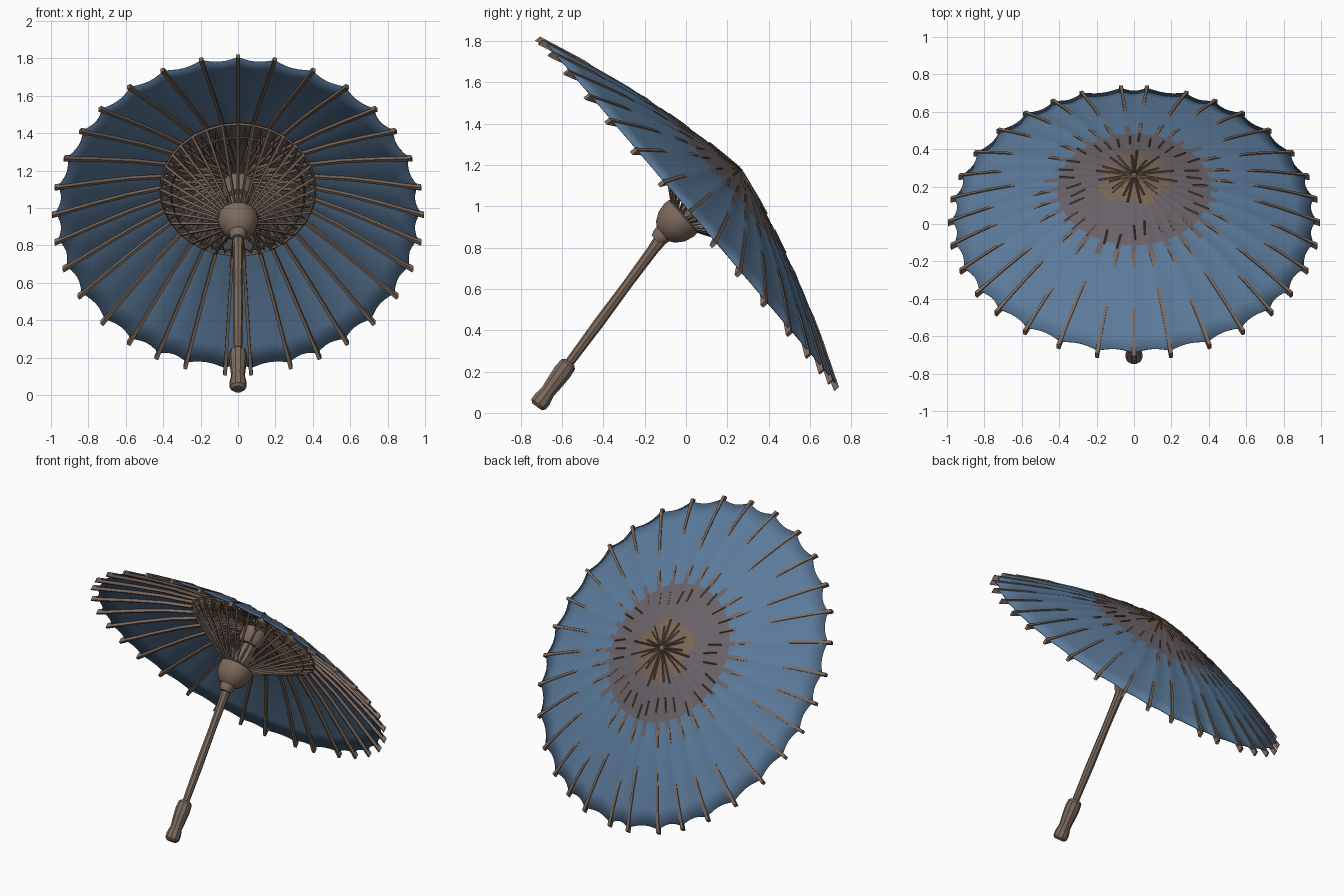
import bpy, bmesh, math, random
from mathutils import Vector

if "Cube" in bpy.data.objects:
    bpy.data.objects.remove(bpy.data.objects["Cube"])

random.seed(4)


def material(name, rgb):
    m = bpy.data.materials.new(name)
    m.diffuse_color = (*rgb, 1)
    m.use_nodes = True
    m.node_tree.nodes["Principled BSDF"].inputs["Base Color"].default_value = m.diffuse_color
    return m


BLUE = material("blue paper", (0.105, 0.195, 0.325))
MAUVE = material("mauve paper", (0.14, 0.122, 0.138))
TAN = material("tan paper", (0.19, 0.128, 0.085))
WOOD = material("brown wood", (0.2, 0.14, 0.107))
DARK = material("dark wood", (0.11, 0.078, 0.058))

# Tilted canopy frame: rim centre, upward rim direction, outward normal
CENTRE = Vector((0, 0.015, 0.97))
UP = Vector((0, -0.649, 0.761))
OUT = Vector((0, 0.761, 0.649))
PROFILE = [(0, 0.325), (0.2, 0.287), (0.4, 0.23), (0.6, 0.168), (0.8, 0.088), (1.01, -0.004)]


def height(r):
    for (r0, h0), (r1, h1) in zip(PROFILE, PROFILE[1:]):
        if r <= r1:
            return h0 + (h1 - h0) * (r - r0) / (r1 - r0)
    return PROFILE[-1][1]


def place(a, r, h):
    return CENTRE + Vector((math.sin(a) * r * 0.99, 0, 0)) + UP * (math.cos(a) * r * 1.11) + OUT * h


# Rib angles, mirrored left and right of the top rib
half = [11.5, 24, 36, 48, 58, 69, 80, 90, 100, 110, 121, 133, 144, 154, 163.5, 176]
ANGLES = [math.radians(d) for d in [0] + half + [360 - d for d in reversed(half)]]
N = len(ANGLES)


def finish(bm, name, mats, smooth=None):
    bmesh.ops.recalc_face_normals(bm, faces=bm.faces)
    me = bpy.data.meshes.new(name)
    bm.to_mesh(me)
    bm.free()
    for m in mats:
        me.materials.append(m)
    ob = bpy.data.objects.new(name, me)
    bpy.context.collection.objects.link(ob)
    if smooth:
        bpy.context.view_layer.objects.active = ob
        ob.select_set(True)
        bpy.ops.object.shade_smooth_by_angle(angle=math.radians(smooth))
        ob.select_set(False)
    return ob


def skin(bm, rings, closed=False):
    """Join equal rings of points into a tube, capped unless closed."""
    vs = [[bm.verts.new(p) for p in ring] for ring in rings]
    n = len(vs[0])
    pairs = list(zip(vs, vs[1:])) + ([(vs[-1], vs[0])] if closed else [])
    for a, b in pairs:
        for i in range(n):
            bm.faces.new((a[i], a[(i + 1) % n], b[(i + 1) % n], b[i]))
    if not closed:
        bm.faces.new(vs[0])
        bm.faces.new(vs[-1])


def tube(bm, path, radii, sides=4, closed=False):
    rings = []
    n = len(path)
    for i, p in enumerate(path):
        if closed:
            d = path[(i + 1) % n] - path[i - 1]
        else:
            d = path[min(i + 1, n - 1)] - path[max(i - 1, 0)]
        d.normalize()
        u = d.cross(UP if abs(d.dot(UP)) < 0.9 else OUT).normalized()
        if closed:
            u = d.cross(OUT).normalized()
        v = d.cross(u)
        r = radii[i] if isinstance(radii, list) else radii
        rings.append([p + r * (u * math.cos(t) + v * math.sin(t))
                      for t in (2 * math.pi * k / sides for k in range(sides))])
    skin(bm, rings, closed)


# Canopy: pleated paper with scalloped rim, coloured by radius
SUB = 6
ROWS = [0.05, 0.1, 0.17, 0.2, 0.3, 0.42, 0.46, 0.5, 0.6, 0.7, 0.8, 0.9, 1.0]
bm = bmesh.new()
columns = []
for i, a in enumerate(ANGLES):
    gap = (ANGLES[(i + 1) % N] - a) % (2 * math.pi)
    for s in range(SUB):
        f = s / SUB
        sag = math.sin(math.pi * f)
        col = []
        for r in ROWS:
            rr = r * (0.985 - 0.025 * sag * r ** 4)
            col.append(bm.verts.new(place(a + gap * f, rr, height(rr) - 0.01 * sag * r)))
        columns.append(col)
top = bm.verts.new(place(0, 0, 0.325))
teeth = [random.choice((0.46, 0.5, 0.5)) for _ in range(N + 1)]
core = [random.choice((0.17, 0.2)) for _ in range(N + 1)]
for c in range(len(columns)):
    A, B = columns[c], columns[(c + 1) % len(columns)]
    rib = c // SUB
    near_rib = c % SUB in (0, SUB - 1)
    bm.faces.new((top, A[0], B[0])).material_index = 2
    for j in range(len(ROWS) - 1):
        face = bm.faces.new((A[j], A[j + 1], B[j + 1], B[j]))
        r = ROWS[j + 1]
        edge = teeth[rib + (c % SUB == SUB - 1)] if near_rib else 0.42
        face.material_index = 2 if r <= core[rib] else 1 if r <= edge else 0
canopy = finish(bm, "canopy", [BLUE, MAUVE, TAN], 40)
solid = canopy.modifiers.new("thickness", "SOLIDIFY")
solid.thickness = 0.005
solid.offset = -1 if canopy.data.polygons[0].normal.dot(OUT) > 0 else 1

# Ribs: square strips under the paper, surfacing in patches on the outside
bm = bmesh.new()
for a in ANGLES:
    side = Vector((math.cos(a), 0, 0)) - UP * math.sin(a)
    first, last = random.uniform(0.45, 0.6), random.uniform(0.65, 0.8)
    rings = []
    for r in [0.1, 0.25, 0.4, 0.5, 0.6, 0.7, 0.8, 0.9, 0.96, 1.005]:
        shown = r > 0.45 and (r < first or r > last)
        hi = height(r) + (0.005 if shown else -0.007)
        lo = height(r) - 0.026
        w = (0.008 if r > 0.3 else 0.006) + (0.002 if r > 0.95 else 0)
        rings.append([place(a, r, h) + side * s * w for h, s in ((hi, -1), (hi, 1), (lo, 1), (lo, -1))])
    skin(bm, rings)
finish(bm, "ribs", [WOOD])

# Raised ridges radiating from the peak and short stitches on the mauve band
bm = bmesh.new()
for i, a in enumerate(ANGLES):
    end = random.uniform(0.13, 0.24)
    if i % 3:
        tube(bm, [place(a, r, height(r) + 0.001) for r in (0.02, 0.1, end)], 0.006)
    r = random.uniform(0.26, 0.36)
    da = random.uniform(-0.06, 0.06)
    tube(bm, [place(a, r, height(r)), place(a + da, r + 0.08, height(r + 0.08))], 0.005)
finish(bm, "peak_stitches", [DARK])

# Stretchers: rods from the runner to the ribs, with short forked ends
bm = bmesh.new()
for a in ANGLES:
    tube(bm, [place(a, 0.085, -0.03), place(a, 0.25, 0.085), place(a, 0.42, height(0.42) - 0.025)],
         [0.007, 0.009, 0.009])
    tube(bm, [place(a, 0.07, 0.24), place(a, 0.22, 0.2), place(a, 0.36, height(0.36) - 0.04)], 0.008)
finish(bm, "stretchers", [WOOD])

# Threads: zigzag lacing and rings tying the stretchers together
bm = bmesh.new()
for r0, r1, h0, h1 in ((0.3, 0.4, 0.12, 0.19), (0.24, 0.34, 0.2, 0.2)):
    path = []
    for i, a in enumerate(ANGLES):
        b = a + ((ANGLES[(i + 1) % N] - a) % (2 * math.pi)) / 2
        path += [place(a, r0, h0), place(b, r1, h1)]
    tube(bm, path, 0.006, 4, True)
tube(bm, [place(a, 0.36, 0.16) for a in ANGLES], 0.006, 4, True)
finish(bm, "lacing_threads", [DARK])
bm = bmesh.new()
tube(bm, [place(a, 0.415, height(0.415) - 0.028) for a in ANGLES], 0.008, 4, True)
finish(bm, "thread_ring", [WOOD])


def turned(name, start, direction, stations, sides):
    """Round part from (distance, radius) stations along a direction."""
    bm = bmesh.new()
    d = Vector(direction).normalized()
    tube(bm, [Vector(start) + d * t for t, r in stations], [r for t, r in stations], sides)
    return finish(bm, name, [WOOD], 35)


# Handle: turned grip, tapering shaft, runner cup and crown
FOOT = (0, -0.722, 0.03)
SHAFT = (0.592, 0, 0)
SHAFT = (0, 0.595, 0.804)
turned("grip", FOOT, SHAFT, [(0, 0.03), (0.015, 0.045), (0.045, 0.046), (0.09, 0.037), (0.15, 0.043),
                             (0.21, 0.047), (0.255, 0.043), (0.268, 0.03)], 10)
turned("shaft", FOOT, SHAFT, [(0.25, 0.022), (0.5, 0.026), (0.75, 0.024), (0.94, 0.027), (1.03, 0.034)], 8)
turned("runner", (0, -0.145, 0.835), (0, 0.75, 0.66),
       [(0, 0.033), (0.025, 0.045), (0.045, 0.047), (0.06, 0.07), (0.1, 0.098), (0.15, 0.11),
        (0.175, 0.108), (0.19, 0.085)], 14)
turned("inner_shaft", (0, -0.03, 0.925), (0, 0.73, 0.56), [(0, 0.06), (0.12, 0.055), (0.37, 0.03)], 10)
turned("crown", place(0, 0, 0.13), OUT, [(0, 0.06), (0.03, 0.08), (0.11, 0.085), (0.17, 0.04), (0.2, 0.014)], 14)
